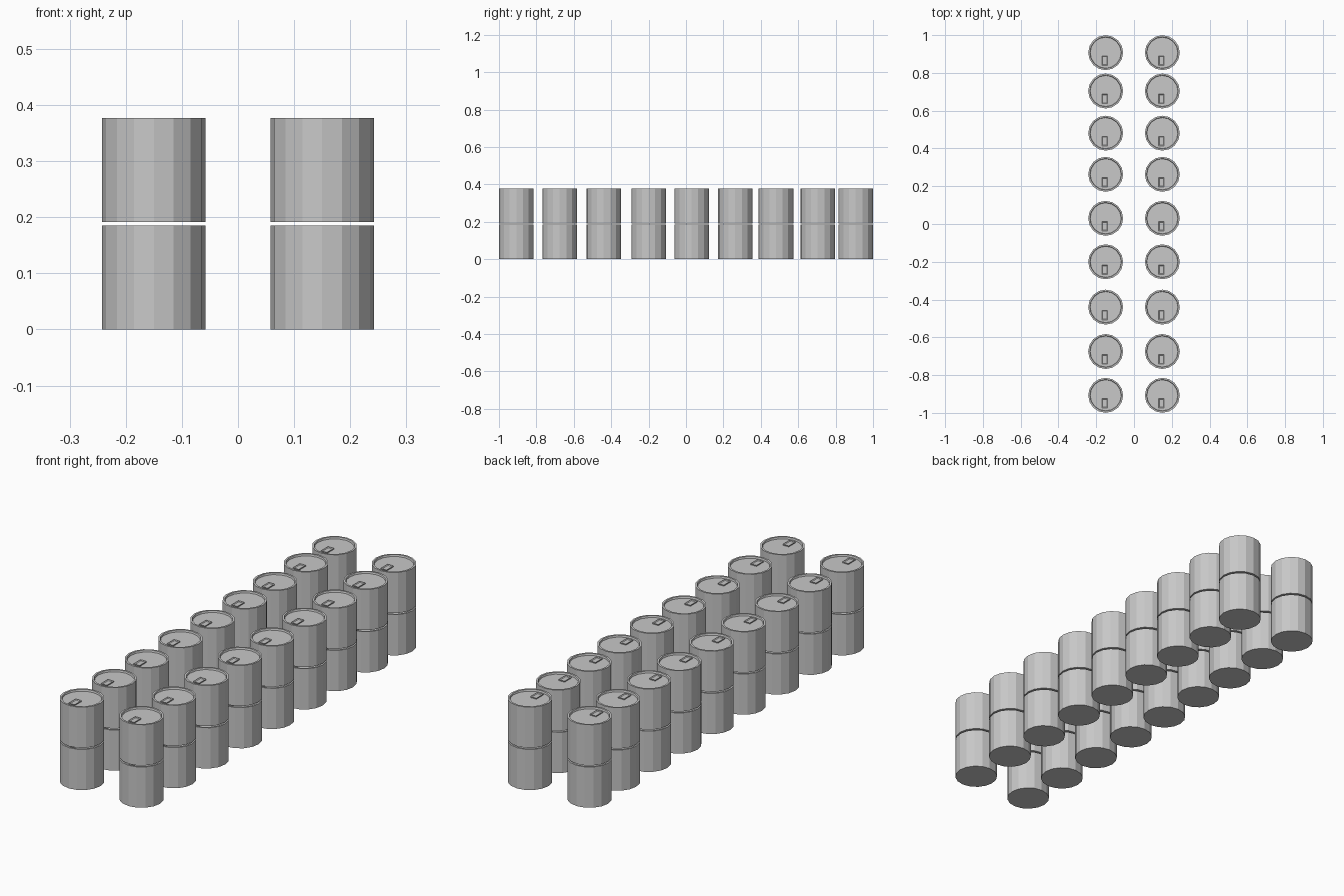
import bpy
import bmesh
import math
from mathutils import Matrix, Vector

cube = bpy.data.objects.get("Cube")
if cube:
    bpy.data.objects.remove(cube, do_unlink=True)

RADIUS, HEIGHT, GAP, SIDES = 0.0925, 0.185, 0.007, 16
LID_Z = HEIGHT - 0.008
ROWS = [-0.907, -0.675, -0.44, -0.2, 0.03, 0.263, 0.481, 0.704, 0.907]

grey = bpy.data.materials.new("metal grey")
grey.use_nodes = True
colour = (0.58, 0.58, 0.58, 1)
grey.diffuse_color = colour
grey.node_tree.nodes["Principled BSDF"].inputs["Base Color"].default_value = colour


def to_mesh(bm, name):
    bmesh.ops.recalc_face_normals(bm, faces=bm.faces)
    mesh = bpy.data.meshes.new(name)
    bm.to_mesh(mesh)
    bm.free()
    mesh.materials.append(grey)
    return mesh


def can_mesh():
    # Lathed body: flat base, straight wall, narrow rim and sunken lid
    profile = [(0, 0), (RADIUS, 0), (RADIUS, HEIGHT),
               (0.084, HEIGHT), (0.082, LID_Z), (0, LID_Z)]
    bm = bmesh.new()
    verts = [bm.verts.new((r, 0, z)) for r, z in profile]
    edges = [bm.edges.new(pair) for pair in zip(verts, verts[1:])]
    bmesh.ops.spin(bm, geom=verts + edges, cent=(0, 0, 0), axis=(0, 0, 1),
                   angle=math.tau, steps=SIDES)
    bmesh.ops.remove_doubles(bm, verts=bm.verts, dist=0.0001)
    return to_mesh(bm, "can")


def tab_mesh():
    # Small pull tab with a sunken finger opening
    bm = bmesh.new()
    place = Matrix.Translation((-0.005, -0.042, LID_Z + 0.002))
    bmesh.ops.create_cube(bm, size=1, matrix=place @ Matrix.Diagonal((0.03, 0.05, 0.005, 1)))
    top = max(bm.faces, key=lambda f: f.calc_center_median().z)
    bmesh.ops.inset_region(bm, faces=[top], thickness=0.006)
    bmesh.ops.translate(bm, verts=top.verts, vec=Vector((0, 0, -0.003)))
    return to_mesh(bm, "pull_tab")


can, tab = can_mesh(), tab_mesh()

# Two rows of stacked pairs
for side, x in (("right", -0.15), ("left", 0.15)):
    for row, y in enumerate(ROWS, 1):
        for level, name in enumerate(("lower", "upper")):
            for part, mesh in (("can", can), ("pull_tab", tab)):
                obj = bpy.data.objects.new(f"{name}_{part}_{side}_{row}", mesh)
                obj.location = (x, y, level * (HEIGHT + GAP))
                bpy.context.collection.objects.link(obj)
